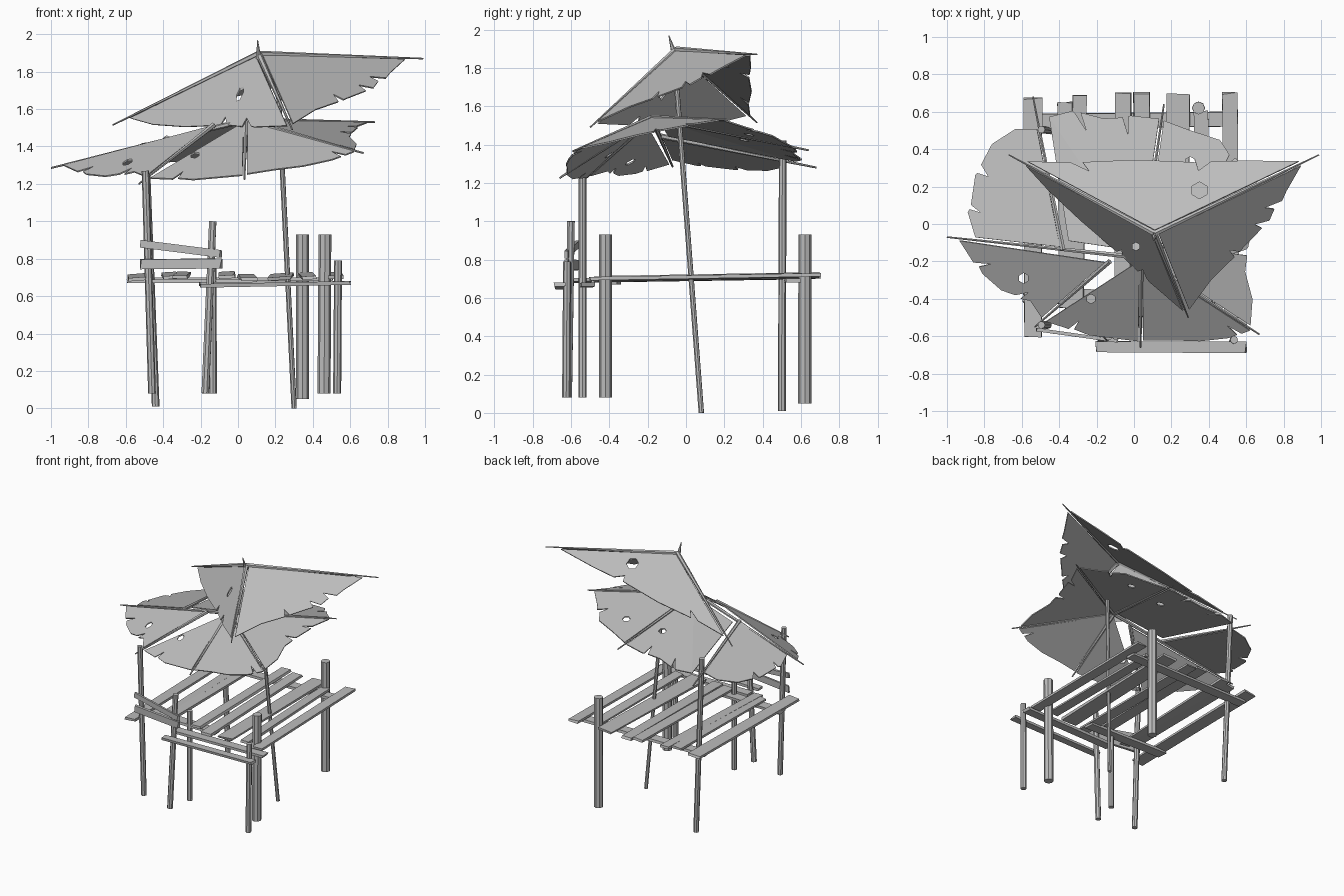
import bpy, bmesh, random
from mathutils import Vector, Matrix

random.seed(4)
cube = bpy.data.objects.get("Cube")
if cube:
    bpy.data.objects.remove(cube)

grey = bpy.data.materials.new("weathered grey")
grey.use_nodes = True
tone = (0.5, 0.5, 0.5, 1)
grey.diffuse_color = tone
grey.node_tree.nodes["Principled BSDF"].inputs["Base Color"].default_value = tone


def make(name, bm):
    mesh = bpy.data.meshes.new(name)
    bmesh.ops.recalc_face_normals(bm, faces=bm.faces)
    bm.to_mesh(mesh)
    bm.free()
    mesh.materials.append(grey)
    ob = bpy.data.objects.new(name, mesh)
    bpy.context.scene.collection.objects.link(ob)
    return ob


def aim(a, b):
    """Matrix at the middle of a-b with local z along it."""
    a, b = Vector(a), Vector(b)
    turn = (b - a).to_track_quat('Z', 'Y').to_matrix().to_4x4()
    return Matrix.Translation((a + b) / 2) @ turn, (b - a).length


def pole(name, a, b, r1, r2, sides=8):
    m, length = aim(a, b)
    bm = bmesh.new()
    bmesh.ops.create_cone(bm, cap_ends=True, segments=sides, radius1=r1,
                          radius2=r2, depth=length, matrix=m)
    return make(name, bm)


def board(name, a, b, width, thick=0.02, roll=0.0):
    """Flat, slightly uneven board from a to b, its wide face up."""
    a, b = Vector(a), Vector(b)
    along = (b - a).normalized()
    side = along.cross(Vector((0, 0, 1))).normalized()
    side = Matrix.Rotation(roll, 3, along) @ side
    up = side.cross(along)
    m = Matrix((side, along, up)).transposed().to_4x4()
    m.translation = (a + b) / 2
    bm = bmesh.new()
    bmesh.ops.create_cube(bm, size=1, matrix=Matrix.Diagonal((width, (b - a).length, thick, 1)))
    for v in bm.verts:
        v.co.x *= random.uniform(0.88, 1.05)
        v.co.y += random.uniform(-0.008, 0.008)
    bm.transform(m)
    return make(name, bm)


def sheet(name, hub, a, b, pulls, notches=(), extra=(), holes=()):
    """Torn sheet fanned from hub; its rim runs a to b, pulled toward hub."""
    hub, a, b = Vector(hub), Vector(a), Vector(b)
    core = hub.lerp((a + b) / 2, 0.04)
    n = len(pulls) - 1
    rim = [(0.02 + 0.96 * i / n, p) for i, p in enumerate(pulls)]

    def pull_at(t):
        i = min(int(t * n), n - 1)
        return pulls[i] + (pulls[i + 1] - pulls[i]) * (t * n - i)

    for t in notches:
        p = pull_at(t)
        rim += [(t - 0.02, p), (t, p + 0.12), (t + 0.03, p + 0.01)]
    bm = bmesh.new()
    pts = [a.lerp(b, t).lerp(core, p) for t, p in sorted(rim)]
    pts += [Vector(e) for e in extra]
    verts = [bm.verts.new(p) for p in pts]
    c = bm.verts.new(core)
    for u, v in zip(verts, verts[1:]):
        bm.faces.new((c, u, v))
    ob = make(name, bm)
    sol = ob.modifiers.new("thickness", 'SOLIDIFY')
    sol.thickness, sol.offset = 0.008, 0
    cutters = []
    for x, y, r in holes:
        cutter = pole("hole_cutter", (x, y, 1), (x, y, 2.2), r, r, 6)
        cutter.hide_render = True
        cutters.append(cutter)
        mod = ob.modifiers.new("hole", 'BOOLEAN')
        mod.operation, mod.solver, mod.object = 'DIFFERENCE', 'EXACT', cutter
    dg = bpy.context.evaluated_depsgraph_get()
    baked = bpy.data.meshes.new_from_object(ob.evaluated_get(dg))
    ob.modifiers.clear()
    ob.data = baked
    for cutter in cutters:
        bpy.data.objects.remove(cutter)


# Posts
for name, a, b, r in (
        ("back_thick_post", (.345, .62, .05), (.345, .62, .93), .034),
        ("front_thick_post", (.46, -.42, .08), (.465, -.42, .93), .034),
        ("front_tall_post", (-.46, -.54, .08), (-.495, -.54, 1.27), .02),
        ("back_tall_post", (-.44, .5, .01), (-.495, .505, 1.42), .02),
        ("rail_post", (-.175, -.615, .08), (-.135, -.6, 1), .021),
        ("inner_post", (-.135, -.42, .08), (-.135, -.42, .8), .021),
        ("corner_post", (.53, -.625, .08), (.535, -.62, .79), .021),
        ("leaning_pole", (.3, .08, 0), (.215, -.05, 1.72), .014)):
    pole(name, a, b, r * 1.03, r)

# Deck planks, running front to back
for i, (x, shift, front, back, w) in enumerate((
        (-.54, 0, -.6, .67, .1), (-.37, .01, -.45, .65, .08),
        (-.29, -.02, -.48, .69, .08), (-.06, 0, -.45, .7, .09),
        (.04, .02, -.5, .7, .09), (.24, -.02, -.48, .7, .13),
        (.36, .02, -.46, .6, .08), (.51, .01, -.5, .7, .085))):
    z = random.uniform(-.008, .008)
    board(f"deck_plank_{i}", (x + shift, front, .695 + z), (x, back, .715 + z),
          w, .018, random.uniform(-.1, .1))

# Cross beams, front step boards and rails
board("back_beam", (-.57, .55, .69), (.5, .56, .69), .08)
board("middle_beam", (-.59, -.38, .68), (.1, -.4, .68), .08)
board("inner_step_board", (-.2, -.52, .665), (.6, -.51, .67), .07)
board("front_step_board", (-.2, -.655, .655), (.6, -.66, .67), .06)
board("upper_rail", (-.52, -.565, .88), (-.09, -.625, .825), .04, .018, 1.57)
board("lower_rail", (-.52, -.565, .77), (-.09, -.625, .775), .055, .018, 1.57)

# Upper canopy: three ribs from the peak, a sheet between each pair
peak = (.11, -.05, 1.895)
right_tip, left_tip, front_tip = (.99, .37, 1.87), (-.67, .37, 1.515), (.29, -.5, 1.49)
for name, tip in (("upper_right_rib", right_tip), ("upper_left_rib", left_tip),
                  ("upper_front_rib", front_tip)):
    pole(name, peak, tip, .017, .004, 6)
pole("peak_spike", (.11, -.06, 1.87), (.105, -.09, 1.97), .016, .002, 6)
sheet("upper_back_sheet", peak, right_tip, left_tip, (.09, .08, .1, .07, .1, .09),
      (.35, .8), holes=((.35, .18, .045),))
sheet("upper_left_sheet", peak, left_tip, front_tip, (.1, .02, 0, .03, .02, .05),
      (.6, .74), holes=((.01, -.12, .022),))
sheet("upper_right_sheet", peak, right_tip, front_tip, (.1, .04, -.03, .02, .08, .06),
      (.3, .42, .6))

# Lower canopy: ribs spread from a hub, and one back rib from the left rib
hub = (.04, -.18, 1.54)
joint, fork = Vector((-.38, -.14, 1.445)), (-.13, -.2, 1.515)
left, front_left, front = (-1, -.07, 1.285), (-.53, -.55, 1.2), (.035, -.66, 1.225)
front_right, right = (.67, -.59, 1.365), (.73, .21, 1.53)
back, back_left = (.16, .64, 1.37), (-.54, .68, 1.28)
for name, a, b in (
        ("left_rib", hub, left), ("front_left_rib", fork, front_left),
        ("front_rib", hub, front), ("front_right_rib", hub, front_right),
        ("right_rib", hub, right), ("back_rib", hub, back),
        ("back_left_rib", joint, back_left)):
    pole(name, a, b, .015, .005, 6)
sheet("left_sheet", fork, left, front_left, (.07, .03, 0, .02, .16, .12),
      (.3, .7), holes=((-.59, -.29, .028),))
sheet("front_left_sheet", hub, front_left, front, (.09, .06, .03, .05, .07), (.3,),
      holes=((-.23, -.4, .025),))
sheet("front_sheet", hub, front, front_right, (.08, .05, 0, 0, .06), (.85,))
sheet("right_sheet", hub, front_right, right, (.08, .08, .16, .15, .12, .06), (.55, .8))
sheet("back_right_sheet", hub, right, back, (.06, .02, -.04, .04, .1), (.35,),
      holes=((.3, .33, .03),))
sheet("back_sheet", hub, back, back_left, (.1, .09, .12, .08, .13), (.3, .7),
      extra=(joint + Vector((.03, .05, 0)),), holes=((0, .3, .03),))
sheet("back_left_sheet", joint, back_left, left, (.2, .02, -.1, -.08, .05, .24),
      (.55, .78))
